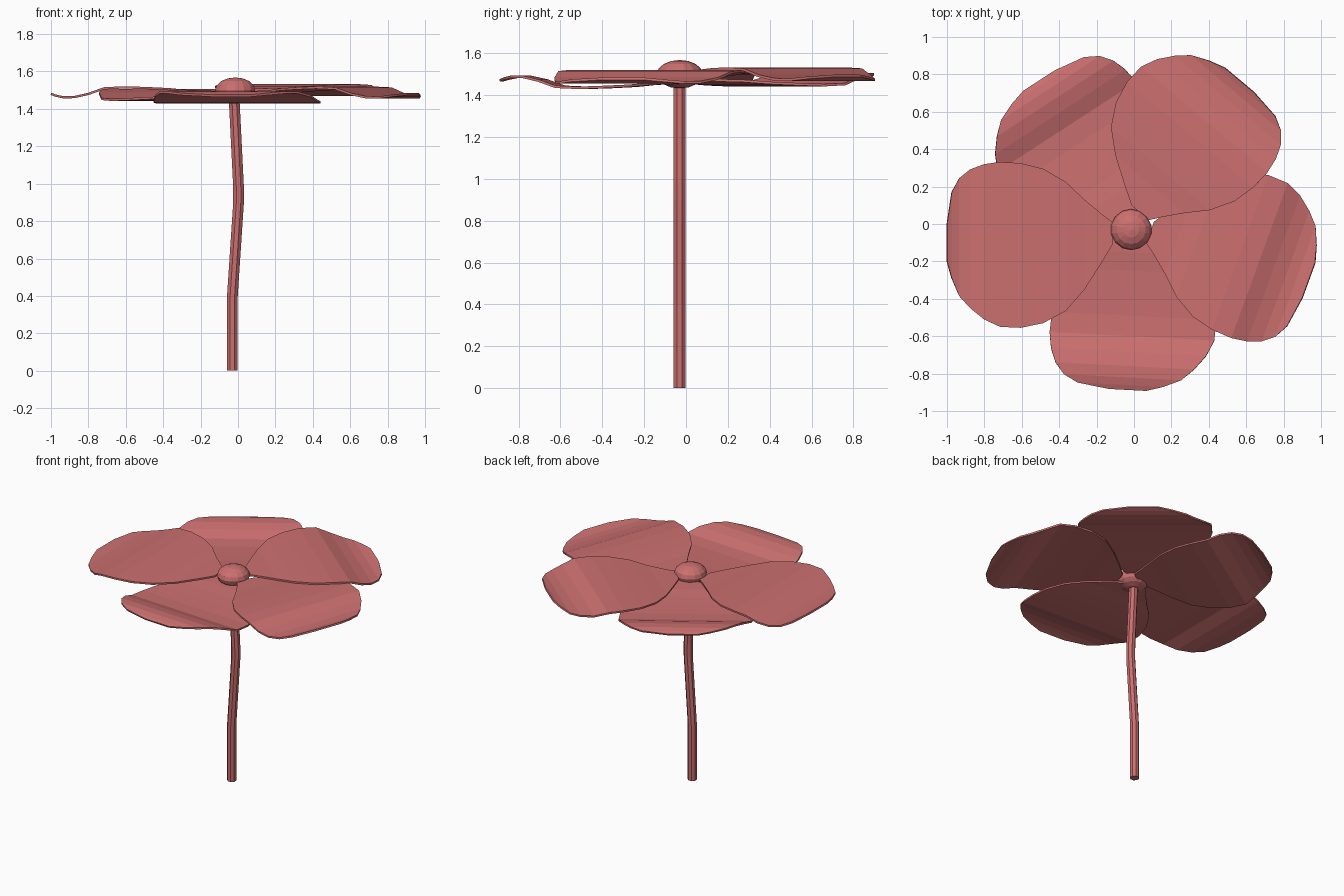
import bpy, bmesh, math
from mathutils import Vector, Matrix

if "Cube" in bpy.data.objects:
    bpy.data.objects.remove(bpy.data.objects["Cube"])

CENTRE = Vector((-0.015, -0.03, 0.0))

coral = bpy.data.materials.new("coral_pink")
coral.diffuse_color = (0.60, 0.16, 0.16, 1)
coral.use_nodes = True
coral.node_tree.nodes["Principled BSDF"].inputs["Base Color"].default_value = coral.diffuse_color


def finish(name, bm):
    bmesh.ops.recalc_face_normals(bm, faces=bm.faces)
    mesh = bpy.data.meshes.new(name)
    bm.to_mesh(mesh)
    bm.free()
    mesh.materials.append(coral)
    ob = bpy.data.objects.new(name, mesh)
    bpy.context.collection.objects.link(ob)
    return ob


# Petal cross-sections: distance from centre, near edge, far edge, wave height
SECTIONS = [
    (0.10, -0.040, 0.080, -0.005),
    (0.16, -0.085, 0.180, -0.003),
    (0.25, -0.160, 0.320, 0.000),
    (0.35, -0.255, 0.435, 0.010),
    (0.47, -0.325, 0.500, 0.016),
    (0.59, -0.355, 0.525, 0.020),
    (0.70, -0.362, 0.520, 0.015),
    (0.785, -0.350, 0.480, -0.015),
    (0.86, -0.322, 0.420, -0.032),
    (0.92, -0.275, 0.355, -0.033),
    (0.96, -0.200, 0.260, -0.024),
    (0.985, -0.030, 0.170, -0.015),
]


def petal(name, angle, level, wave=1, shift=(0, 0)):
    bm = bmesh.new()
    place = Matrix.Translation(CENTRE) @ Matrix.Rotation(math.radians(angle), 4, 'Z')
    rows = []
    for u, a, b, dz in SECTIONS:
        rows.append([bm.verts.new(place @ Vector((u + shift[0], v + shift[1], level + wave * dz)))
                     for v in (a, b)])
    for r, s in zip(rows, rows[1:]):
        bm.faces.new((r[0], s[0], s[1], r[1]))
    ob = finish(name, bm)
    mod = ob.modifiers.new("thickness", 'SOLIDIFY')
    mod.thickness = 0.012
    mod.offset = 0


# Five overlapping petals; the two lower ones are rippled the other way
petal("left_petal", 180, 1.495)
petal("right_petal", 340, 1.494)
petal("back_right_petal", 50, 1.507)
petal("back_left_petal", 123, 1.468, -1, (-0.05, -0.09))
petal("front_petal", 267, 1.455, -1, (-0.13, -0.045))

# Flattened round flower centre
bm = bmesh.new()
bmesh.ops.create_uvsphere(bm, u_segments=14, v_segments=8, radius=1)
bmesh.ops.transform(bm, verts=bm.verts, matrix=Matrix.Translation(CENTRE + Vector((0, 0, 1.5)))
                    @ Matrix.Diagonal((0.11, 0.11, 0.068, 1)))
finish("flower_centre", bm)

# Bent stem, swept as horizontal octagonal rings
SIDES = 8
PATH = [(0.0, -0.03), (0.4, -0.03), (0.9, 0.003), (0.98, 0.003), (1.48, -0.022)]
bm = bmesh.new()
rings = []
for z, x in PATH:
    rings.append([bm.verts.new((x + 0.031 * math.cos(2 * math.pi * (i + 0.5) / SIDES),
                                CENTRE.y + 0.031 * math.sin(2 * math.pi * (i + 0.5) / SIDES), z))
                  for i in range(SIDES)])
for r, s in zip(rings, rings[1:]):
    for i in range(SIDES):
        j = (i + 1) % SIDES
        bm.faces.new((r[i], r[j], s[j], s[i]))
bm.faces.new(rings[0][::-1])
bm.faces.new(rings[-1])
finish("stem", bm)
